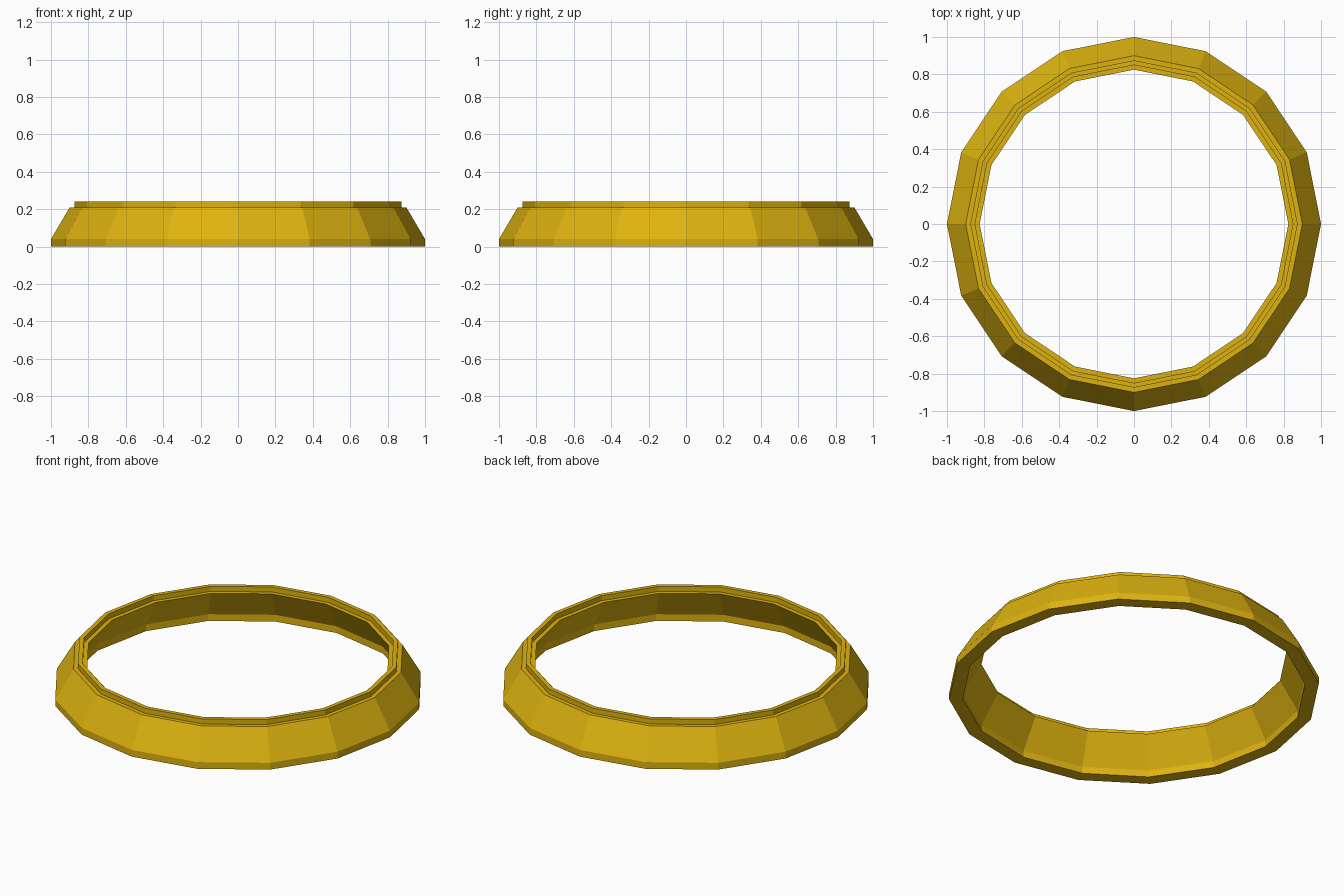
import bpy, bmesh, math

if "Cube" in bpy.data.objects:
    bpy.data.objects.remove(bpy.data.objects["Cube"])

SIDES = 16

# Cross-section (radius, height): sloped band with a small raised lip on top
PROFILE = [
    (1.0, 0.0), (1.0, 0.04), (0.90, 0.21),      # outside skirt and slope
    (0.875, 0.21), (0.875, 0.24),               # outer step up to lip
    (0.85, 0.24), (0.85, 0.21),                 # lip top and inner step
    (0.825, 0.21), (0.925, 0.04), (0.925, 0.0), # inner slope and skirt
]

gold = bpy.data.materials.new("golden_yellow")
gold.diffuse_color = (0.73, 0.45, 0.005, 1)
gold.use_nodes = True
gold.node_tree.nodes["Principled BSDF"].inputs["Base Color"].default_value = gold.diffuse_color

# Sweep the section around z as flat-faced segments
bm = bmesh.new()
rings = []
for i in range(SIDES):
    a = 2 * math.pi * i / SIDES
    rings.append([bm.verts.new((r * math.cos(a), r * math.sin(a), z)) for r, z in PROFILE])
n = len(PROFILE)
for i in range(SIDES):
    cur, nxt = rings[i], rings[(i + 1) % SIDES]
    for j in range(n):
        k = (j + 1) % n
        bm.faces.new((cur[j], nxt[j], nxt[k], cur[k]))
bmesh.ops.recalc_face_normals(bm, faces=bm.faces)

mesh = bpy.data.meshes.new("bezel_ring")
bm.to_mesh(mesh)
bm.free()
mesh.materials.append(gold)
ring = bpy.data.objects.new("bezel_ring", mesh)
bpy.context.collection.objects.link(ring)
